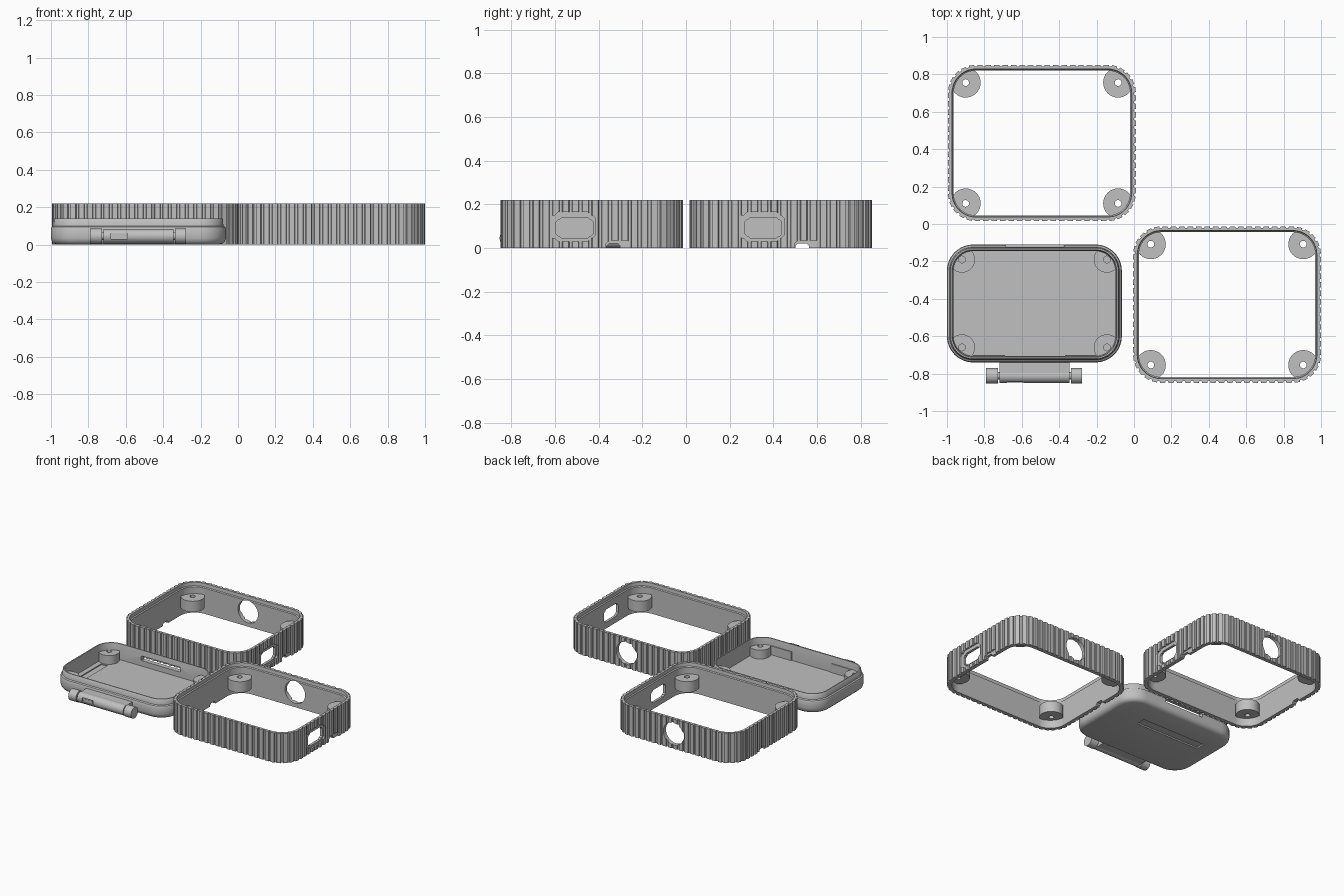
import bpy, bmesh, math
from mathutils import Vector

if "Cube" in bpy.data.objects:
    bpy.data.objects.remove(bpy.data.objects["Cube"])

grey = bpy.data.materials.new("plain grey")
grey.diffuse_color = (0.53, 0.53, 0.53, 1)
grey.use_nodes = True
grey.node_tree.nodes["Principled BSDF"].inputs["Base Color"].default_value = grey.diffuse_color


def loft(name, loops, torus=True, angle=30):
    """Skin a list of equal-length point loops; wrap into a tube or cap both ends."""
    bm = bmesh.new()
    rows = [[bm.verts.new(p) for p in lp] for lp in loops]
    n, m = len(rows[0]), len(rows)
    for i in range(m if torus else m - 1):
        a, b = rows[i], rows[(i + 1) % m]
        for j in range(n):
            k = (j + 1) % n
            bm.faces.new((a[j], a[k], b[k], b[j]))
    if not torus:
        bm.faces.new(rows[0][::-1])
        bm.faces.new(rows[-1])
    bmesh.ops.recalc_face_normals(bm, faces=bm.faces)
    me = bpy.data.meshes.new(name)
    bm.to_mesh(me)
    bm.free()
    ob = bpy.data.objects.new(name, me)
    bpy.context.collection.objects.link(ob)
    me.materials.append(grey)
    return ob


def smooth(ob, angle=25):
    bpy.ops.object.select_all(action='DESELECT')
    ob.select_set(True)
    bpy.context.view_layer.objects.active = ob
    bpy.ops.object.shade_smooth_by_angle(angle=math.radians(angle))


def edge(s, hx, hy, r):
    """Point and outward normal at distance s along a rounded rectangle."""
    a, b, arc = 2 * (hx - r), 2 * (hy - r), r * math.pi / 2
    corners = [(1, 1), (-1, 1), (-1, -1), (1, -1)]
    for q, ln in enumerate((b, a, b, a)):
        cx, cy = corners[q][0] * (hx - r), corners[q][1] * (hy - r)
        t = q * math.pi / 2
        nrm = Vector((math.cos(t), math.sin(t)))
        if s <= ln:
            d = Vector((-nrm.y, nrm.x))
            return Vector((cx, cy)) + nrm * r - d * (ln - s), nrm
        s -= ln
        if s <= arc:
            n2 = Vector((math.cos(t + s / r), math.sin(t + s / r)))
            return Vector((cx, cy)) + n2 * r, n2
        s -= arc
    return edge(0, hx, hy, r)


def prism(name, pts, axis, lo, hi):
    """Extrude a 2D outline along axis x, y or z."""
    def place(p, d):
        return {'x': (d, p[0], p[1]), 'y': (p[0], d, p[1]), 'z': (p[0], p[1], d)}[axis]
    return loft(name, [[place(p, lo) for p in pts], [place(p, hi) for p in pts]], torus=False)


def chamfer(x0, x1, y0, y1, c):
    return [(x0 + c, y0), (x1 - c, y0), (x1, y0 + c), (x1, y1 - c),
            (x1 - c, y1), (x0 + c, y1), (x0, y1 - c), (x0, y0 + c)]


def circle(cx, cy, r, n=32):
    return [(cx + r * math.cos(2 * math.pi * i / n), cy + r * math.sin(2 * math.pi * i / n)) for i in range(n)]


def cut(ob, cutters):
    bpy.context.view_layer.objects.active = ob
    for c in cutters:
        c.hide_render = True
        m = ob.modifiers.new("cut", 'BOOLEAN')
        m.operation, m.object, m.solver = 'DIFFERENCE', c, 'EXACT'
        bpy.ops.object.modifier_apply(modifier=m.name)
        bpy.data.objects.remove(c)


def bosses(name, cx, cy, hx, hy, r, off, rad, z0, z1):
    """Corner screw posts with holes, trimmed to stay inside the wall."""
    for sx in (-1, 1):
        for sy in (-1, 1):
            def trim(p):
                v = Vector((min(p[0], hx), min(p[1], hy)))
                c = Vector((hx - r, hy - r))
                d = v - c
                if d.x > 0 and d.y > 0 and d.length > r:
                    v = c + d.normalized() * r
                return cx + sx * v.x, cy + sy * v.y
            out = [trim(p) for p in circle(hx - off, hy - off, rad)]
            inn = [trim(p) for p in circle(hx - off, hy - off, 0.018)]
            ob = loft(name, [[(*p, z) for p in lp] for lp, z in
                             ((out, z0), (out, z1), (inn, z1), (inn, z0))])
            smooth(ob)


# Ribbed frames
HX, HY, R, H, RIBS = 0.5025, 0.418, 0.15, 0.22, 76
per = 4 * (HX + HY - 2 * R) + 2 * math.pi * R


def ribbed_frame(cx, cy):
    loops = []
    for inset, z, rib in ((0, 0, 1), (0, H, 1), (0.022, H, 0), (0.024, H - 0.025, 0),
                          (0.031, H - 0.03, 0), (0.031, 0, 0)):
        lp = []
        for i in range(RIBS):
            for f, groove in ((0.0, 0), (0.6, 0), (0.66, 1), (0.94, 1)):
                p, n = edge((i + f) * per / RIBS, HX, HY, R)
                p = p - n * (inset + rib * groove * 0.009)
                lp.append((cx + p.x, cy + p.y, z))
        loops.append(lp)
    ob = loft("ribbed_frame", loops)
    xo, xi = cx + HX, cx + HX - 0.06
    u = cy - 0.078
    cut(ob, [
        # side connector recess and opening
        prism("c", chamfer(u - 0.115, u + 0.095, 0.045, 0.15, 0.015), 'x', xo - 0.012, xo + 0.05),
        prism("c", chamfer(u - 0.09, u + 0.075, 0.03, 0.165, 0.015), 'x', xo - 0.0125, xo + 0.05),
        prism("c", chamfer(u - 0.085, u + 0.083, 0.055, 0.13, 0.01), 'x', xi, xo + 0.05),
        prism("c", chamfer(u - 0.07, u + 0.068, 0.045, 0.14, 0.01), 'x', xi, xo + 0.05),
        # bottom cable notches on both ends
        prism("c", chamfer(cy + 0.065, cy + 0.18, -0.05, 0.035, 0.015), 'x', xo - 0.012, xo + 0.05),
        prism("c", chamfer(cy + 0.068, cy + 0.13, -0.05, 0.02, 0.01), 'x', xi, xo + 0.05),
        prism("c", chamfer(cy + 0.068, cy + 0.13, -0.05, 0.02, 0.01), 'x', cx - HX - 0.05, cx - HX + 0.06),
        # round opening in the back wall
        prism("c", circle(cx, 0.11, 0.082), 'y', cy + HY - 0.06, cy + HY + 0.05),
    ])
    smooth(ob)
    bosses("frame_screw_post", cx, cy, HX - 0.02, HY - 0.02, R - 0.02, 0.075, 0.08, 0.06, 0.14)


ribbed_frame(-0.4925, 0.433)
ribbed_frame(0.4975, -0.431)

# Shallow tray with rounded lower edge and stepped lip
LX, LY, LR, lx, ly = 0.4675, 0.315, 0.14, -0.5325, -0.425
stops, s = [], 0
for ln in (2 * (LY - LR), 2 * (LX - LR)) * 2:
    s += ln
    stops += [s + LR * math.pi / 2 * k / 12 for k in range(13)]
    s += LR * math.pi / 2
loops = []
for inset, z in ((0.032, 0), (0.016, 0.006), (0.005, 0.018), (0, 0.035), (0, 0.085), (0.004, 0.095),
                 (0.013, 0.1), (0.016, 0.135), (0.02, 0.14), (0.028, 0.14), (0.034, 0.1), (0.034, 0.025)):
    lp = []
    for t in stops:
        p, n = edge(t - 1e-6, LX, LY, LR)
        p = p - n * inset
        lp.append((lx + p.x, ly + p.y, z))
    loops.append(lp)
tray = loft("tray", loops, torus=False)
cut(tray, [
    prism("c", chamfer(-0.93, -0.88, -0.59, -0.265, 0.002), 'z', 0.017, 0.06),
    prism("c", chamfer(-0.86, -0.34, -0.37, -0.30, 0.002), 'z', -0.05, 0.01),
    prism("c", chamfer(-0.69, -0.37, 0.065, 0.1, 0.004), 'y', -0.17, -0.05),
])
smooth(tray, 35)
bosses("tray_screw_post", lx, ly, LX - 0.025, LY - 0.025, LR - 0.025, 0.055, 0.07, 0.02, 0.09)

# Ledges along the tray's front wall
for x0, x1 in ((-0.88, -0.69), (-0.37, -0.2)):
    prism("tray_ledge", chamfer(x0, x1, -0.715, -0.70, 0.002), 'z', 0.02, 0.09)

# Hinge barrel, web and end knuckles
hy, hz, hr = -0.812, 0.045, 0.038
barrel = prism("hinge_barrel", circle(hy, hz, hr), 'x', -0.72, -0.345)
cut(barrel, [prism("c", chamfer(-0.68, -0.59, 0.03, 0.062, 0.003), 'y', -0.9, hy - hr + 0.012)])
smooth(barrel)
prism("hinge_web", chamfer(hy, -0.73, 0.012, 0.08, 0.002), 'x', -0.72, -0.345)
for x0, x1 in ((-0.79, -0.727), (-0.338, -0.277)):
    smooth(prism("hinge_knuckle", circle(hy, hz, hr + 0.003), 'x', x0, x1))
smooth(prism("hinge_pin", circle(hy, hz, 0.02, 20), 'x', -0.77, -0.3))
# Marking plates in the barrel recess
for k in range(3):
    x = -0.665 + k * 0.025
    prism("barrel_plate", chamfer(x, x + 0.015, 0.036, 0.056, 0.002), 'y', hy - 0.03, hy - 0.024)
